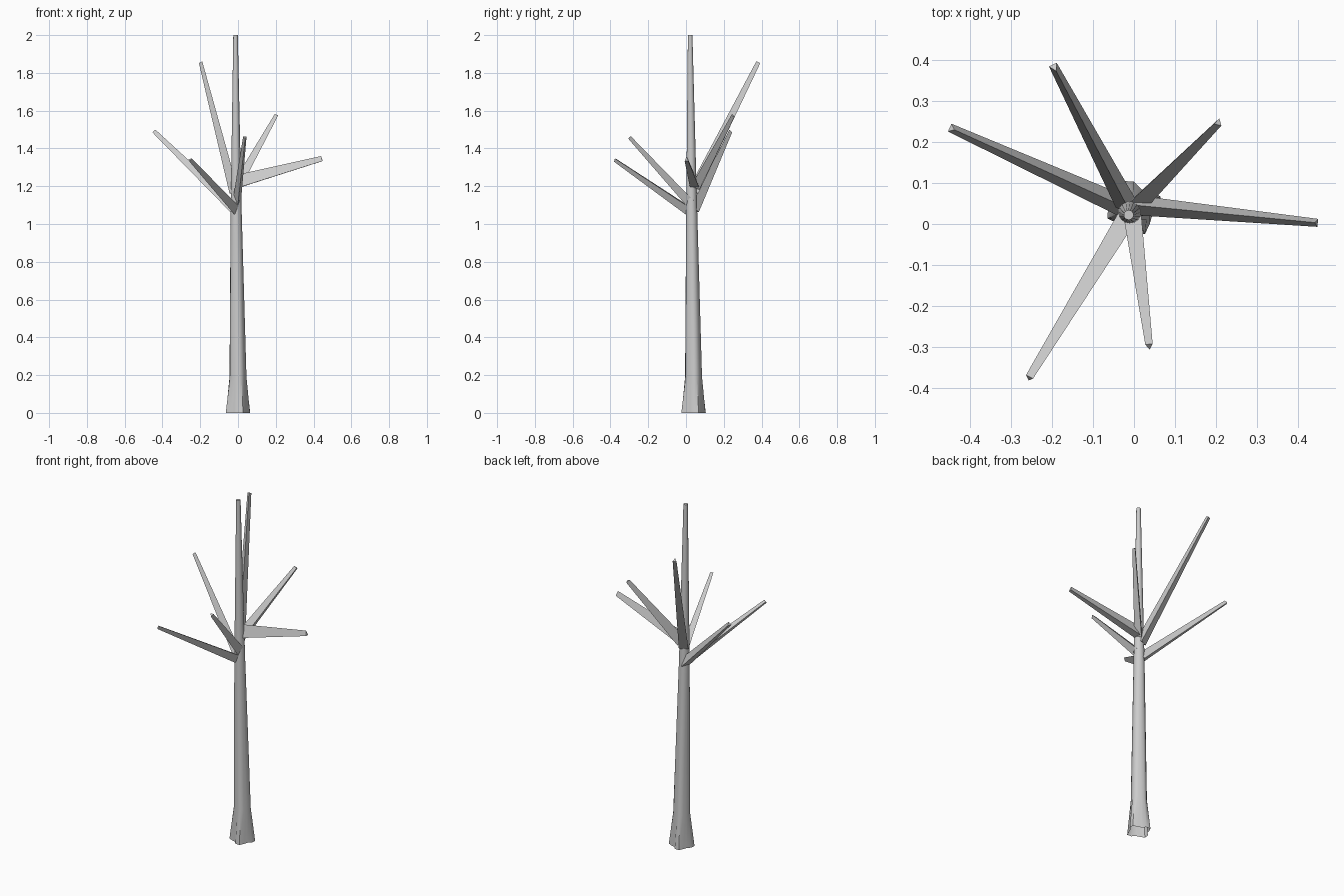
import bpy, math
from mathutils import Vector

cube = bpy.data.objects.get("Cube")
if cube:
    bpy.data.objects.remove(cube, do_unlink=True)

bark = bpy.data.materials.new("grey_bark")
bark.use_nodes = True
GREY = (0.6, 0.6, 0.6, 1)
bark.diffuse_color = GREY
bark.node_tree.nodes["Principled BSDF"].inputs["Base Color"].default_value = GREY


def loft(name, rings, cap_start, angle):
    """Skin a list of equal-length rings, closing the far end."""
    n = len(rings[0])
    verts = [p for ring in rings for p in ring]
    faces = [(k * n + i, k * n + (i + 1) % n, (k + 1) * n + (i + 1) % n, (k + 1) * n + i)
             for k in range(len(rings) - 1) for i in range(n)]
    faces.append(tuple(range(len(verts) - n, len(verts))))
    if cap_start:
        faces.append(tuple(reversed(range(n))))
    mesh = bpy.data.meshes.new(name)
    mesh.from_pydata(verts, [], faces)
    mesh.materials.append(bark)
    obj = bpy.data.objects.new(name, mesh)
    bpy.context.collection.objects.link(obj)
    bpy.ops.object.select_all(action='DESELECT')
    obj.select_set(True)
    bpy.context.view_layer.objects.active = obj
    bpy.ops.object.shade_smooth_by_angle(angle=math.radians(angle))


# Trunk: flared, four-lobed foot tapering to a thin leader
SIDES = 16
profile = [  # x, y, z, radius, lobe depth
    (0, 0.04, 0, 0.059, 0.2),
    (0, 0.04, 0.19, 0.044, 0.05),
    (-0.01, 0.03, 1.08, 0.029, 0),
    (-0.013, 0.022, 2, 0.012, 0),
]
trunk = []
for x, y, z, r, lobe in profile:
    ring = []
    for i in range(SIDES):
        a = math.tau * i / SIDES
        rad = r * (1 + lobe * math.cos(4 * (a - 0.3)))
        ring.append(Vector((x + rad * math.cos(a), y + rad * math.sin(a), z)))
    trunk.append(ring)
loft("trunk", trunk, False, 45)


# Branches: tapered three-sided prisms
def branch(name, base, tip, width, height, roll):
    base, tip = Vector(base), Vector(tip)
    along = (tip - base).normalized()
    side = along.cross(Vector((0, 0, 1))).normalized()
    up = side.cross(along)
    rings = []
    for centre, scale in ((base, 1), (tip, 0.4)):
        ring = []
        for k in range(3):
            a = math.radians(90 + roll) + math.tau * k / 3
            ring.append(centre + scale * (side * width * math.cos(a) - up * -height * math.sin(a)))
        rings.append(ring)
    # Ring order must turn counter-clockwise about the branch direction
    normal = (rings[0][1] - rings[0][0]).cross(rings[0][2] - rings[0][0])
    if normal.dot(along) < 0:
        rings = [r[::-1] for r in rings]
    loft(name, rings, True, 30)


branch("left_branch", (0, 0.046, 1.215), (0.445, 0.003, 1.342), 0.028, 0.046, 0)
branch("back_left_branch", (0, 0.045, 1.2), (0.205, 0.247, 1.575), 0.027, 0.034, 30)
branch("tall_back_branch", (-0.015, 0.04, 1.17), (-0.195, 0.383, 1.855), 0.03, 0.034, 0)
branch("right_branch", (-0.02, 0.04, 1.075), (-0.445, 0.233, 1.49), 0.03, 0.032, 0)
branch("front_right_branch", (-0.015, 0.015, 1.075), (-0.255, -0.375, 1.34), 0.028, 0.03, 170)
branch("front_branch", (-0.005, 0.03, 1.11), (0.037, -0.297, 1.46), 0.026, 0.03, 180)
